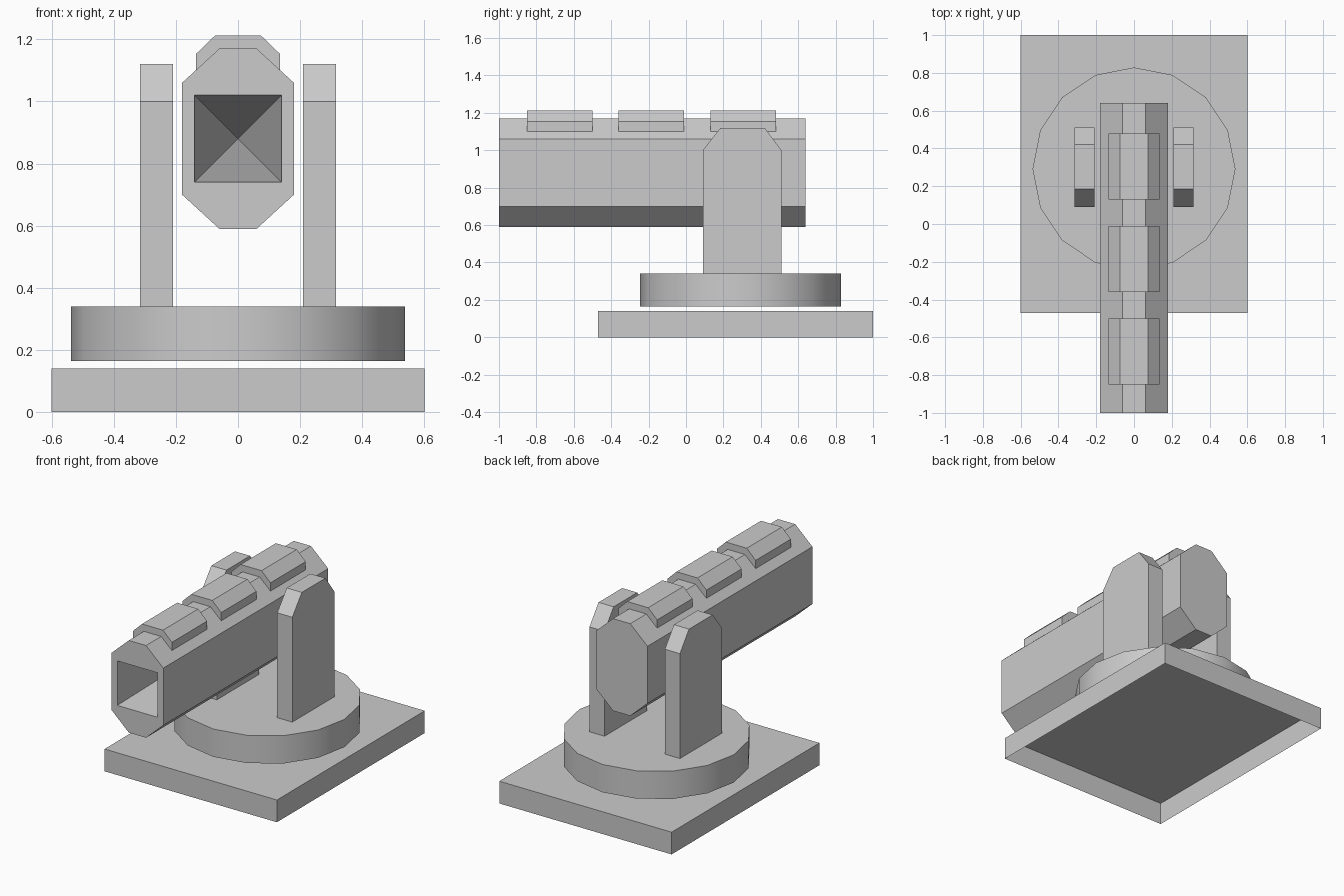
import bpy, bmesh
from math import cos, sin, pi
from mathutils import Vector

if "Cube" in bpy.data.objects:
    bpy.data.objects.remove(bpy.data.objects["Cube"])


def finish(name, bm, smooth=False):
    bmesh.ops.recalc_face_normals(bm, faces=bm.faces[:])
    mesh = bpy.data.meshes.new(name)
    bm.to_mesh(mesh)
    bm.free()
    ob = bpy.data.objects.new(name, mesh)
    bpy.context.collection.objects.link(ob)
    if smooth:
        bpy.ops.object.select_all(action='DESELECT')
        ob.select_set(True)
        bpy.context.view_layer.objects.active = ob
        bpy.ops.object.shade_smooth_by_angle(angle=pi / 6)
    return ob


def prism(outline, offset, start_cap=True, skip=()):
    """Sweep a 3D outline along offset; skip lists side indices left open."""
    bm = bmesh.new()
    a = [bm.verts.new(p) for p in outline]
    b = [bm.verts.new(Vector(p) + Vector(offset)) for p in outline]
    n = len(a)
    for i in range(n):
        if i not in skip:
            j = (i + 1) % n
            bm.faces.new((a[i], a[j], b[j], b[i]))
    end = bm.faces.new(b)
    start = bm.faces.new(a[::-1]) if start_cap else None
    return bm, a


# Base plate, open underneath
plate = [(-0.6, -0.47, 0), (0.6, -0.47, 0), (0.6, 1, 0), (-0.6, 1, 0)]
finish("base_plate", prism(plate, (0, 0, 0.14), start_cap=False)[0])

# Turntable: 16-sided disc hovering just over the plate
R, CY = 0.537, 0.292
disc = [(R * cos(i * pi / 8), CY + R * sin(i * pi / 8), 0.165) for i in range(16)]
finish("turntable", prism(disc, (0, 0, 0.175), start_cap=False)[0], smooth=True)

# Side supports with chamfered tops
side = [(0.09, 0.34), (0.09, 1.0), (0.185, 1.12), (0.42, 1.12), (0.51, 1.0), (0.51, 0.34)]
for label, x in (("left", -0.315), ("right", 0.21)):
    outline = [(x, y, z) for y, z in side]
    finish(label + "_support", prism(outline, (0.105, 0, 0), skip=(5,))[0])

# Barrel: octagonal tube whose square mouth tapers back to a point
half = [(0.06, 1.17), (0.18, 1.06), (0.18, 0.70), (0.06, 0.59)]
octagon = [(x, -1, z) for x, z in half] + [(-x, -1, z) for x, z in reversed(half)]
bm, rim = prism(octagon, (0, 1.64, 0), start_cap=False)
mouth = [bm.verts.new((x, -1, z)) for x, z in
         ((0.14, 1.02), (0.14, 0.74), (-0.14, 0.74), (-0.14, 1.02))]
apex = bm.verts.new((0, 0.2, 0.88))
for i in range(4):
    prev = mouth[i - 1]
    bm.faces.new((rim[2 * i - 1], rim[2 * i], mouth[i], prev))
    bm.faces.new((rim[2 * i], rim[2 * i + 1], mouth[i]))
    bm.faces.new((prev, mouth[i], apex))
finish("barrel", bm)

# Three raised blocks saddling the top of the barrel
half = [(0.06, 1.17), (0.135, 1.10), (0.135, 1.153), (0.073, 1.213)]
for i, y in enumerate((-0.85, -0.36, 0.13)):
    outline = [(x, y, z) for x, z in half] + [(-x, y, z) for x, z in reversed(half)]
    finish(f"top_block_{i + 1}", prism(outline, (0, 0.35, 0), skip=(0, 6, 7))[0])
